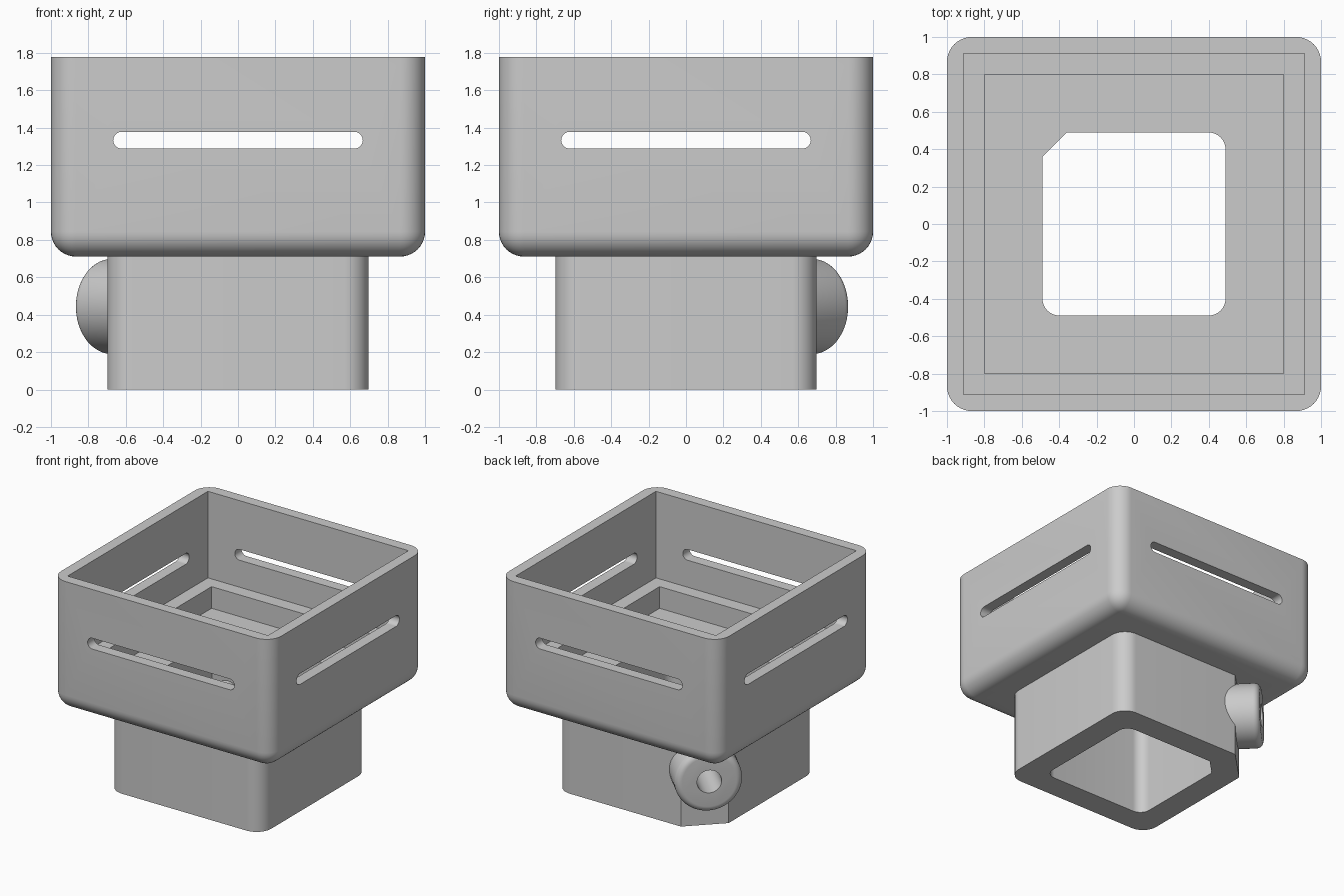
import bpy, bmesh
from math import pi, sin, cos
from mathutils import Matrix

cube = bpy.data.objects.get("Cube")
if cube:
    bpy.data.objects.remove(cube, do_unlink=True)

grey = bpy.data.materials.new("plain grey")
grey.use_nodes = True
grey.diffuse_color = (0.6, 0.6, 0.6, 1)
grey.node_tree.nodes["Principled BSDF"].inputs["Base Color"].default_value = (0.6, 0.6, 0.6, 1)


def make(name, bm, matrix=Matrix()):
    bmesh.ops.recalc_face_normals(bm, faces=bm.faces)
    bm.transform(matrix)
    mesh = bpy.data.meshes.new(name)
    bm.to_mesh(mesh)
    bm.free()
    mesh.materials.append(grey)
    ob = bpy.data.objects.new(name, mesh)
    bpy.context.collection.objects.link(ob)
    return ob


def outline(hx, hy, radius, chamfer=0, steps=10):
    """Rounded rectangle; the back right corner may be cut straight instead."""
    pts = []
    for k, (sx, sy) in enumerate([(1, 1), (-1, 1), (-1, -1), (1, -1)]):
        if chamfer and k == 1:
            pts += [(-hx + chamfer, hy), (-hx, hy - chamfer)]
        elif radius:
            for i in range(steps + 1):
                a = (k + i / steps) * pi / 2
                pts.append((sx * (hx - radius) + radius * cos(a),
                            sy * (hy - radius) + radius * sin(a)))
        else:
            pts.append((sx * hx, sy * hy))
    return pts


def prism(name, pts, z0, z1, matrix=Matrix()):
    bm = bmesh.new()
    face = bm.faces.new([bm.verts.new((x, y, z0)) for x, y in pts])
    new = bmesh.ops.extrude_face_region(bm, geom=[face])["geom"]
    bmesh.ops.translate(bm, vec=(0, 0, z1 - z0),
                        verts=[g for g in new if isinstance(g, bmesh.types.BMVert)])
    return make(name, bm, matrix)


def tube(name, radius, z0, z1, matrix, bevel=0):
    bm = bmesh.new()
    bmesh.ops.create_cone(bm, cap_ends=True, segments=64, radius1=radius, radius2=radius,
                          depth=z1 - z0, matrix=Matrix.Translation((0, 0, (z0 + z1) / 2)))
    if bevel:
        rim = [e for e in bm.edges if all(v.co.z > z1 - 0.001 for v in e.verts)]
        bmesh.ops.bevel(bm, geom=rim, offset=bevel, segments=6, profile=0.5, affect='EDGES')
    return make(name, bm, matrix)


def cut(ob, cutters):
    bpy.context.view_layer.objects.active = ob
    for c in cutters:
        c.hide_render = True
        mod = ob.modifiers.new("cut", 'BOOLEAN')
        mod.operation = 'DIFFERENCE'
        mod.solver = 'EXACT'
        mod.object = c
        bpy.ops.object.modifier_apply(modifier=mod.name)


BOX_Z, TOP_Z = 0.711, 1.778

# Upper box: rounded on its sides and underside, open on top
bm = bmesh.new()
bmesh.ops.create_cube(bm, size=1, matrix=Matrix.Translation((0, 0, (BOX_Z + TOP_Z) / 2))
                      @ Matrix.Diagonal((2, 2, TOP_Z - BOX_Z, 1)))
soft = [e for e in bm.edges if any(v.co.z < 1 for v in e.verts)]
bmesh.ops.bevel(bm, geom=soft, offset=0.133, segments=10, profile=0.5, affect='EDGES')
upper_box = make("upper_box", bm)

# Column below, with one corner cut flat
column = prism("column", outline(0.698, 0.698, 0.133, 0.255), 0, BOX_Z)

# Round boss on the flat corner
diagonal = (Matrix.Translation((0, 0, 0.444)) @ Matrix.Rotation(pi / 4, 4, 'Z')
            @ Matrix.Rotation(-pi / 2, 4, 'X'))
boss = tube("boss", 0.255, 0.66, 1.0, diagonal, 0.05)

# Cutters: stepped cavity, shaft, slots and boss bore
cavity = prism("cavity_cutter", outline(0.911, 0.911, 0), 1.067, 2)
recess = prism("recess_cutter", outline(0.8, 0.8, 0), 0.889, 1.5)
shaft = prism("shaft_cutter", outline(0.489, 0.489, 0.089, 0.13), -0.2, 1.2)
bore = tube("bore_cutter", 0.093, 0.4, 1.2, diagonal)
slots = []
for turn in (0, pi / 2):
    m = (Matrix.Translation((0, 0, 1.333)) @ Matrix.Rotation(turn, 4, 'Z')
         @ Matrix.Rotation(pi / 2, 4, 'X'))
    slots.append(prism("slot_cutter", outline(0.667, 0.0445, 0.0444), -1.2, 1.2, m))

cut(upper_box, [cavity, recess, shaft] + slots)
cut(column, [shaft, bore])
cut(boss, [bore])
for c in [cavity, recess, shaft, bore] + slots:
    bpy.data.objects.remove(c, do_unlink=True)

# Smooth the rounded areas, keep edges sharp
bpy.ops.object.select_all(action='DESELECT')
for ob in (upper_box, column, boss):
    ob.select_set(True)
bpy.context.view_layer.objects.active = upper_box
bpy.ops.object.shade_smooth_by_angle(angle=pi / 6)
